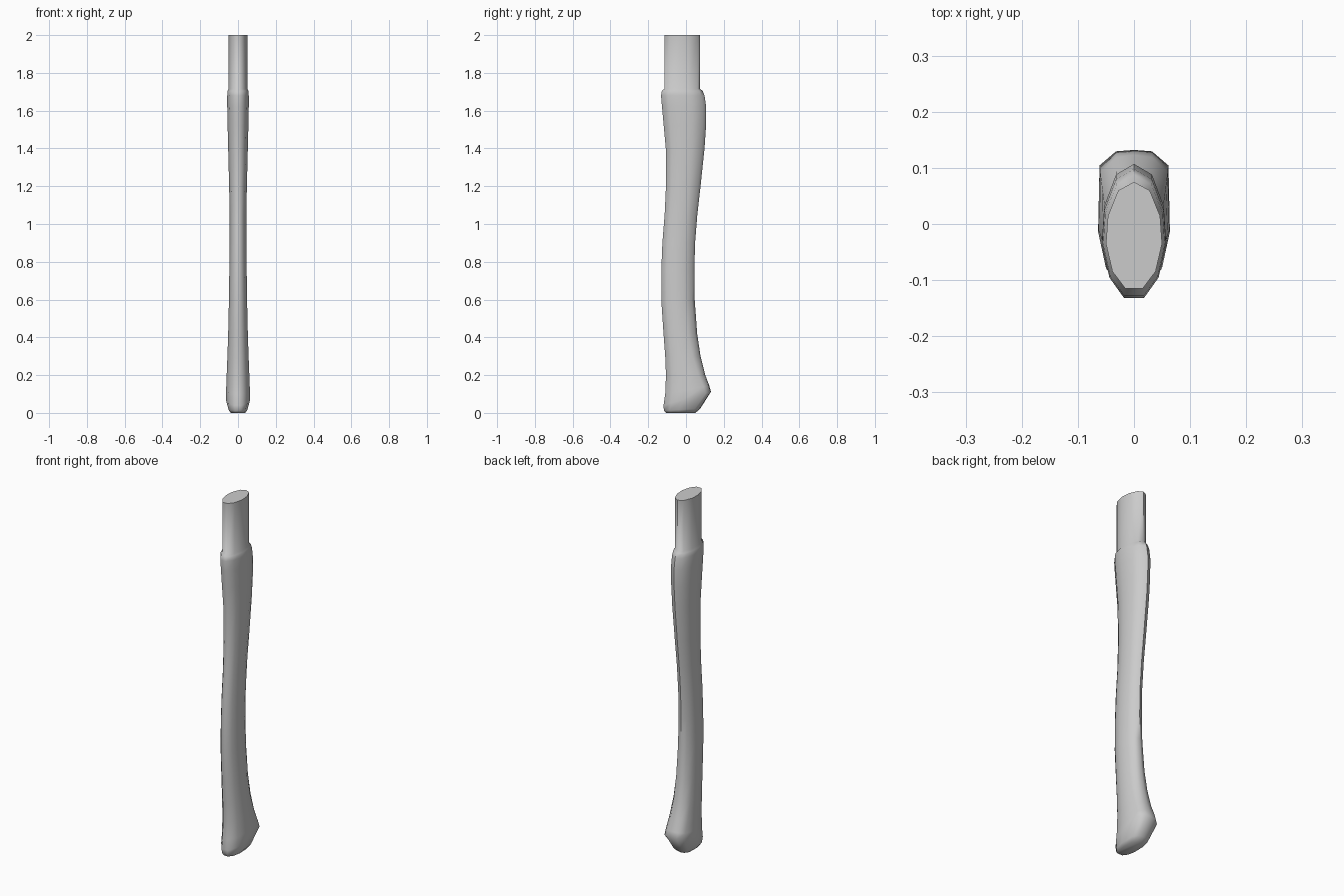
import bpy, bmesh, math

# half outline of the cross-section (width, depth), front to back: pointed and blunt versions
POINTED = [(.31, 0), (.77, .16), (1, .42), (.93, .68), (.56, .92), (0, 1)]
BLUNT = [(.31, 0), (.78, .16), (1, .42), (.96, .89), (.5, .99), (0, 1)]

# stations: z at front, z at back, y front, y back, half width, bluntness
STATIONS = [
    (0.004, 0.004, -.105, .05, .038, .7),
    (0.012, 0.022, -.117, .075, .050, .8),
    (0.040, 0.112, -.119, .132, .064, 1),
    (0.100, 0.145, -.110, .123, .063, .9),
    (0.20, 0.20, -.106, .102, .060, .7),
    (0.30, 0.30, -.110, .077, .056, .45),
    (0.42, 0.42, -.119, .059, .052, .2),
    (0.60, 0.60, -.131, .046, .048, 0),
    (0.75, 0.75, -.131, .044, .046, 0),
    (0.90, 0.90, -.125, .048, .044, 0),
    (1.05, 1.05, -.113, .060, .044, 0),
    (1.20, 1.20, -.106, .077, .047, 0),
    (1.40, 1.40, -.107, .098, .052, 0),
    (1.52, 1.52, -.118, .106, .055, 0),
    (1.62, 1.62, -.127, .107, .057, 0),
    (1.68, 1.68, -.132, .098, .057, 0),
    (1.705, 1.705, -.128, .088, .055, 0),
    (1.715, 1.715, -.115, .075, .050, 0),
    (2.0, 2.0, -.115, .075, .050, 0),
]


def ring(bm, zf, zb, yf, yb, w, blunt):
    half = []
    for (xa, ta), (xb, tb) in zip(POINTED, BLUNT):
        x, t = xa + (xb - xa) * blunt, ta + (tb - ta) * blunt
        half.append((x * w, yf + (yb - yf) * t, zf + (zb - zf) * t))
    pts = half + [(-x, y, z) for x, y, z in reversed(half[:-1])]
    return [bm.verts.new(p) for p in pts]


# axe handle: lofted rings with both ends capped
bm = bmesh.new()
rings = [ring(bm, *s) for s in STATIONS]
for a, b in zip(rings, rings[1:]):
    n = len(a)
    for i in range(n):
        j = (i + 1) % n
        bm.faces.new((a[i], a[j], b[j], b[i]))
bm.faces.new(rings[0][::-1])
bm.faces.new(rings[-1])
for v in rings[0]:
    v.co.z = 0
bmesh.ops.recalc_face_normals(bm, faces=bm.faces[:])
mesh = bpy.data.meshes.new("handle")
bm.to_mesh(mesh)
bm.free()
handle = bpy.data.objects.new("handle", mesh)
bpy.context.collection.objects.link(handle)
bpy.context.view_layer.objects.active = handle
handle.select_set(True)
bpy.ops.object.shade_smooth_by_angle(angle=math.radians(55))
